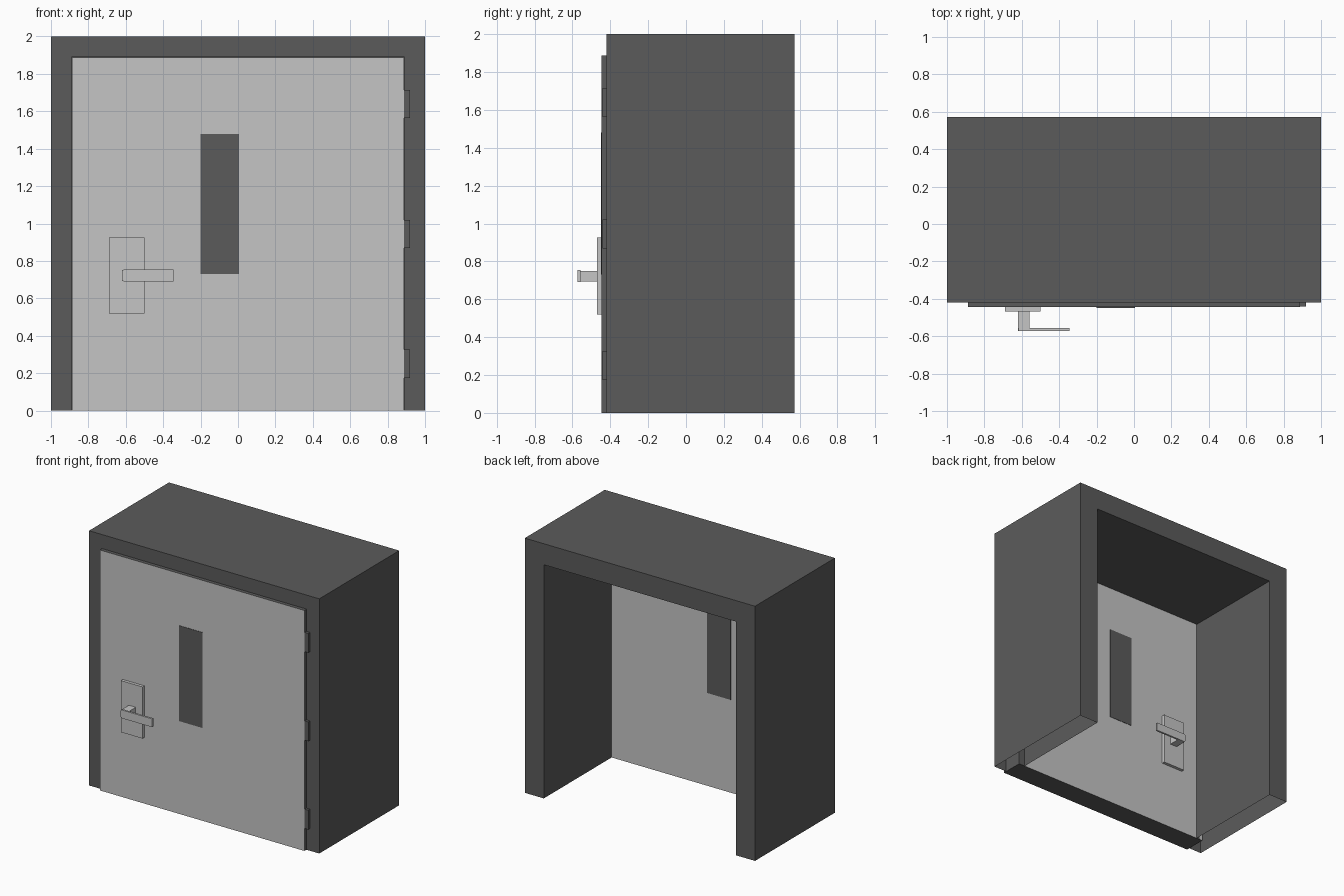
import bpy, bmesh

if "Cube" in bpy.data.objects:
    bpy.data.objects.remove(bpy.data.objects["Cube"])


def material(name, value):
    m = bpy.data.materials.new(name)
    m.diffuse_color = (value, value, value, 1)
    m.use_nodes = True
    m.node_tree.nodes["Principled BSDF"].inputs["Base Color"].default_value = m.diffuse_color
    return m


DARK = material("dark_grey", 0.105)
LIGHT = material("light_grey", 0.56)

FRONT, BACK = -0.42, 0.572           # frame depth
DOOR_F, DOOR_B = -0.445, -0.27       # door depth
MID = (DOOR_F + DOOR_B) / 2


def finish(name, bm, mats):
    bmesh.ops.recalc_face_normals(bm, faces=bm.faces)
    me = bpy.data.meshes.new(name)
    bm.to_mesh(me)
    bm.free()
    for m in mats:
        me.materials.append(m)
    ob = bpy.data.objects.new(name, me)
    bpy.context.collection.objects.link(ob)
    return ob


def box_bm(x, y, z):
    bm = bmesh.new()
    bmesh.ops.create_cube(bm, size=1)
    for v in bm.verts:
        v.co = [a[0] if c < 0 else a[1] for c, a in zip(v.co, (x, y, z))]
    return bm


def box(name, x, y, z, mat):
    return finish(name, box_bm(x, y, z), [mat])


def arch(w, h, y, bm):
    return [bm.verts.new((px, y, pz)) for px, pz in ((-w, 0), (-w, h), (w, h), (w, 0))]


# Frame: arch profiles lofted around the wall, with a rebate step for the door
# and an open underside
bm = bmesh.new()
rings = [arch(1, 2, FRONT, bm), arch(0.89, 1.89, FRONT, bm),
         arch(0.89, 1.89, DOOR_B, bm), arch(0.835, 1.835, DOOR_B, bm),
         arch(0.835, 1.835, BACK, bm), arch(1, 2, BACK, bm)]
for a, b in zip(rings, rings[1:] + rings[:1]):
    for i in range(3):
        bm.faces.new((a[i], a[i + 1], b[i + 1], b[i]))
frame = finish("door_frame", bm, [DARK])

# Door leaf: light on front and back, dark on the edges
bm = box_bm((-0.888, 0.888), (DOOR_F, DOOR_B), (0, 1.888))
bm.normal_update()
for f in bm.faces:
    f.material_index = 0 if abs(f.normal.y) > 0.5 else 1
finish("door_leaf", bm, [LIGHT, DARK])

# Window plates and handles on both sides of the door
for side, label in ((-1, "front"), (1, "back")):
    face = MID + side * (DOOR_B - DOOR_F) / 2

    def out(a, b):
        return sorted((face + side * a, face + side * b))

    box(label + "_window", (-0.2, 0.005), out(-0.001, 0.003), (0.73, 1.48), DARK)
    box(label + "_handle_plate", (-0.69, -0.5), out(0, 0.024), (0.52, 0.925), LIGHT)
    box(label + "_handle_stem", (-0.62, -0.56), out(0.024, 0.112), (0.695, 0.75), LIGHT)

    # Lever with softened free corners at the stem end
    bm = box_bm((-0.62, -0.345), out(0.112, 0.127), (0.69, 0.755))
    ends = [e for e in bm.edges if all(v.co.x < -0.6 for v in e.verts)
            and abs(e.verts[0].co.z - e.verts[1].co.z) < 1e-4]
    bmesh.ops.bevel(bm, geom=ends, offset=0.012, segments=2, affect='EDGES', profile=0.5)
    finish(label + "_handle_lever", bm, [LIGHT])

# Hinges
for i, z in enumerate((0.175, 0.868, 1.563)):
    box(f"hinge_{i + 1}", (0.88, 0.92), (-0.442, -0.415), (z, z + 0.152), DARK)
